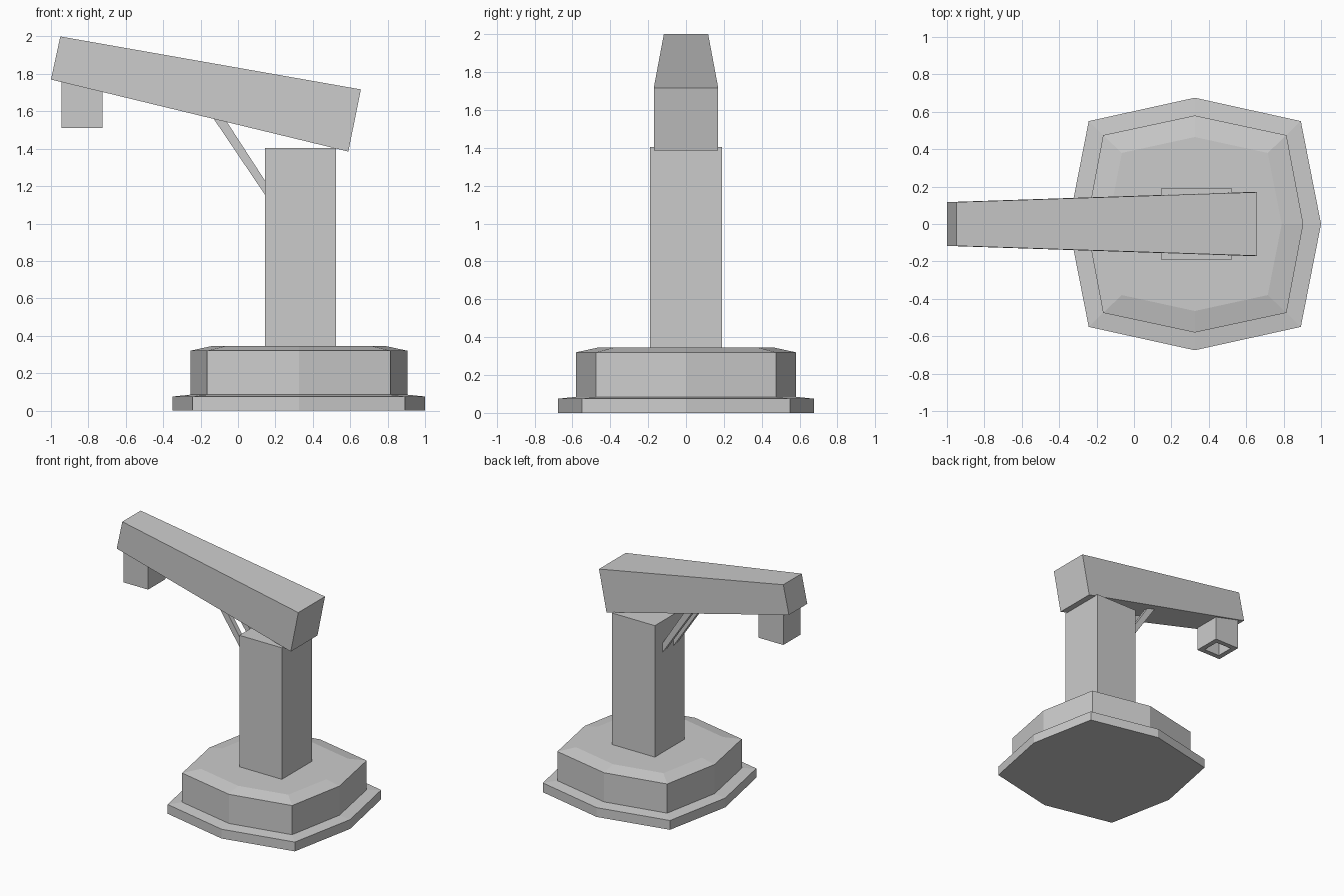
import bpy

if "Cube" in bpy.data.objects:
    bpy.data.objects.remove(bpy.data.objects["Cube"])

CX = 0.325  # x centre of the base


def make(name, verts, faces):
    mesh = bpy.data.meshes.new(name)
    mesh.from_pydata(verts, [], faces)
    mesh.update()
    obj = bpy.data.objects.new(name, mesh)
    bpy.context.collection.objects.link(obj)
    return obj


def loft(name, rings, close=True):
    """Join rings of equal length with quads, capping both ends if closed."""
    n = len(rings[0])
    verts = [p for ring in rings for p in ring]
    faces = [(r * n + i, r * n + (i + 1) % n, (r + 1) * n + (i + 1) % n, (r + 1) * n + i)
             for r in range(len(rings) - 1) for i in range(n)]
    if close:
        faces += [tuple(reversed(range(n))), tuple(range(len(verts) - n, len(verts)))]
    return make(name, verts, faces)


def octagon(r, dx, dy, z):
    pts = [(r, 0), (dx, dy), (0, r), (-dx, dy), (-r, 0), (-dx, -dy), (0, -r), (dx, -dy)]
    return [(CX + x, y, z) for x, y in pts]


def square(cx, h, z):
    return [(cx + sx * h, sy * h, z) for sx, sy in ((-1, -1), (1, -1), (1, 1), (-1, 1))]


def side_prism(name, profile, y0, y1):
    """Extrude an x-z profile (counter-clockwise from the front) from y0 to y1."""
    return loft(name, [[(x, y, z) for x, z in profile] for y in (y1, y0)])


# stepped octagonal base with sloped top
loft("base", [
    octagon(0.675, 0.567, 0.55, 0.0),
    octagon(0.675, 0.567, 0.55, 0.075),
    octagon(0.58, 0.49, 0.475, 0.085),
    octagon(0.58, 0.49, 0.475, 0.32),
    octagon(0.465, 0.39, 0.38, 0.345),
])

# square column
loft("column", [square(0.335, 0.19, 0.33), square(0.335, 0.19, 1.405)])

# tapered, tilted arm
arm_rings = []
for (xb, zb), (xt, zt), h in (((-1.0, 1.77), (-0.95, 2.0), 0.117),
                              ((0.59, 1.385), (0.657, 1.717), 0.17)):
    arm_rings.append([(xb, h, zb), (xb, -h, zb), (xt, -h, zt), (xt, h, zt)])
loft("arm", arm_rings)

# hollow nozzle under the arm tip, open at the bottom
loft("nozzle", [
    square(-0.835, 0.07, 1.77),
    square(-0.835, 0.07, 1.51),
    square(-0.835, 0.11, 1.51),
    square(-0.835, 0.11, 1.77),
], close=False)

# pair of diagonal braces
for side, y0, y1 in (("front", -0.09, -0.05), ("back", 0.05, 0.09)):
    side_prism("brace_" + side,
               [(-0.14, 1.575), (0.147, 1.15), (0.147, 1.225), (-0.08, 1.575)], y0, y1)
